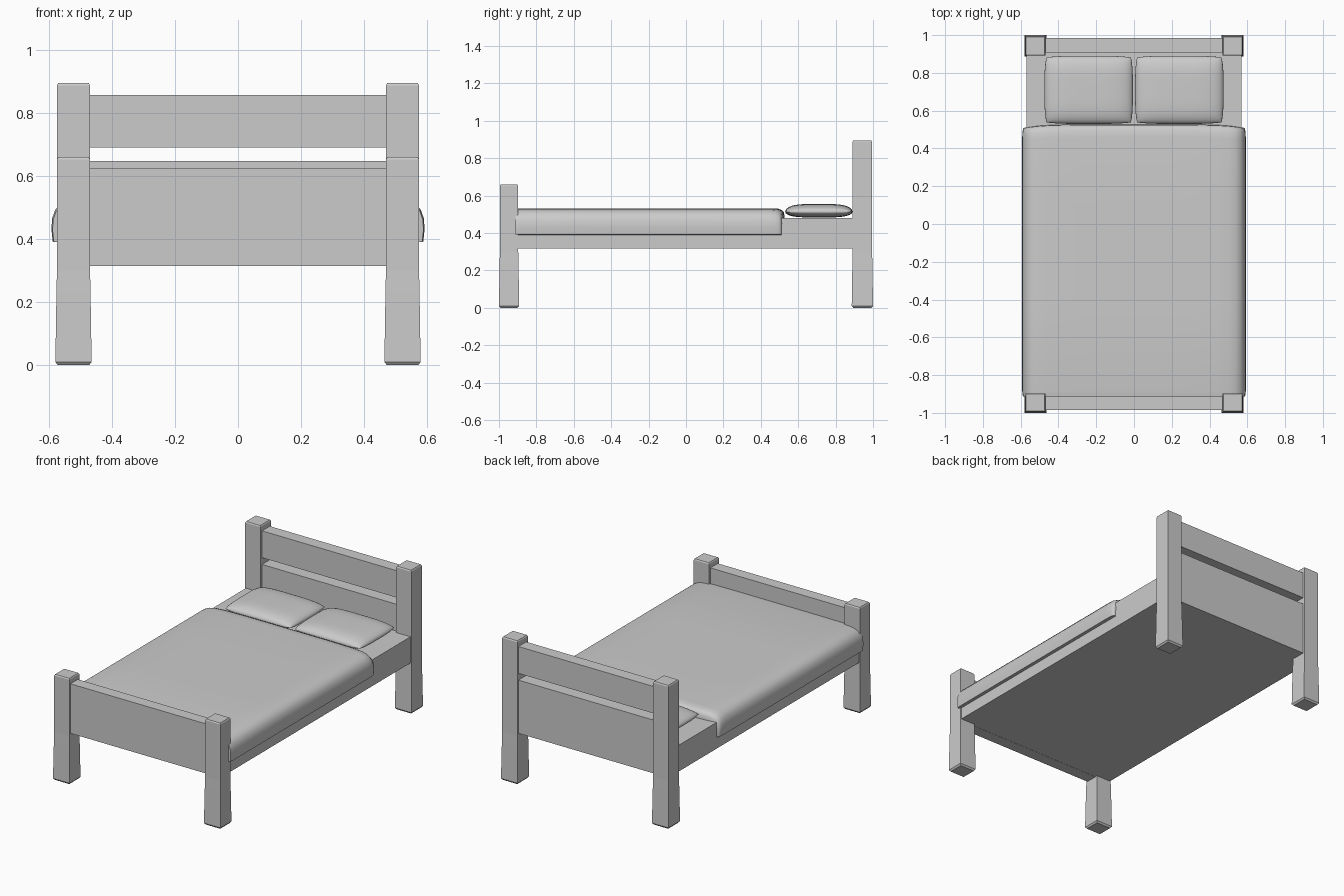
import bpy, bmesh

if "Cube" in bpy.data.objects:
    bpy.data.objects.remove(bpy.data.objects["Cube"])

def finish(name, bm, angle=None):
    bmesh.ops.remove_doubles(bm, verts=bm.verts, dist=1e-5)
    bmesh.ops.recalc_face_normals(bm, faces=bm.faces)
    me = bpy.data.meshes.new(name)
    bm.to_mesh(me)
    bm.free()
    ob = bpy.data.objects.new(name, me)
    bpy.context.collection.objects.link(ob)
    if angle:
        bpy.ops.object.select_all(action='DESELECT')
        ob.select_set(True)
        bpy.context.view_layer.objects.active = ob
        bpy.ops.object.shade_smooth_by_angle(angle=angle)
    return ob

def loft(bm, rings):
    """Skin closed rings of points and cap both ends."""
    rows = [[bm.verts.new(p) for p in r] for r in rings]
    n = len(rows[0])
    for a, b in zip(rows, rows[1:]):
        for i in range(n):
            j = (i + 1) % n
            bm.faces.new((a[i], a[j], b[j], b[i]))
    bm.faces.new(rows[0][::-1])
    bm.faces.new(rows[-1])

def box(name, x0, x1, y0, y1, z0, z1):
    bm = bmesh.new()
    loft(bm, [[(x0, y0, z), (x1, y0, z), (x1, y1, z), (x0, y1, z)] for z in (z0, z1)])
    return finish(name, bm)

def post(name, cx, cy, hx, hy, top):
    # square post, flared foot, small chamfers at both ends
    levels = [(0, -0.003), (0.01, 0.005), (0.235, 0.0015), (0.3, 0),
              (top - 0.007, 0), (top, -0.004)]
    bm = bmesh.new()
    loft(bm, [[(cx + sx * (hx + d), cy + sy * (hy + d), z)
               for sx, sy in ((-1, -1), (1, -1), (1, 1), (-1, 1))] for z, d in levels])
    return finish(name, bm)

# Corner posts
for side, s in (("left", -1), ("right", 1)):
    post("front_post_" + side, s * 0.522, -0.946, 0.0525, 0.049, 0.66)
    post("back_post_" + side, s * 0.522, 0.943, 0.0525, 0.052, 0.895)

# Boards and bed base
box("footboard", -0.48, 0.48, -0.985, -0.912, 0.315, 0.625)
box("headboard_lower_panel", -0.48, 0.48, 0.908, 0.985, 0.315, 0.648)
box("headboard_upper_rail", -0.48, 0.48, 0.908, 0.985, 0.69, 0.858)
box("bed_base", -0.569, 0.569, -0.95, 0.95, 0.316, 0.48)

# Blanket: draped cross-section with a rounded head end
half = [(0.572, 0.39), (0.588, 0.392), (0.592, 0.43), (0.590, 0.465), (0.580, 0.493),
        (0.563, 0.512), (0.540, 0.523), (0.505, 0.529), (0.45, 0.531), (0.3, 0.532), (0.15, 0.532)]
profile = half + [(0, 0.532)] + [(-x, z) for x, z in reversed(half)]
stations = [(-0.912, 0.006, 0.004), (-0.885, 0, 0), (-0.4, 0, 0), (0.1, 0, 0), (0.44, 0, 0),
            (0.475, 0.001, 0.002), (0.495, 0.005, 0.010), (0.506, 0.010, 0.022), (0.510, 0.02, 0.055)]
rings = []
for y, inset, drop in stations:
    ring = []
    for x, z in profile:
        k = abs(x) / 0.592
        bow = 0.018 * (1 - k ** 6) if y > 0.4 else 0
        f = (z - 0.39) / 0.142
        ring.append((x * (1 - inset), y + bow, z - drop * f))
    rings.append(ring)
bm = bmesh.new()
loft(bm, rings)
finish("blanket", bm, 0.9)

# Pillows: puffed cushions with softly bowed edges
def pillow(name, s):
    n = 20
    bm = bmesh.new()
    for up in (1, -1):
        grid = []
        for i in range(n + 1):
            row = []
            for j in range(n + 1):
                # cluster samples towards the rim
                u, v = (1.5 * t - 0.5 * t ** 3 for t in (2 * i / n - 1, 2 * j / n - 1))
                puff = ((1 - u ** 4) * (1 - v ** 4)) ** 0.5
                x = 0.240 + 0.234 * u * (1 - 0.045 * v ** 4)
                y = 0.710 + 0.180 * v * (1 - 0.045 * u ** 4)
                z = 0.513 + up * (0.042 if up > 0 else 0.03) * puff
                row.append(bm.verts.new((s * x, y, z)))
            grid.append(row)
        for i in range(n):
            for j in range(n):
                bm.faces.new((grid[i][j], grid[i + 1][j], grid[i + 1][j + 1], grid[i][j + 1]))
    return finish(name, bm, 1.0)

pillow("pillow_left", -1)
pillow("pillow_right", 1)
